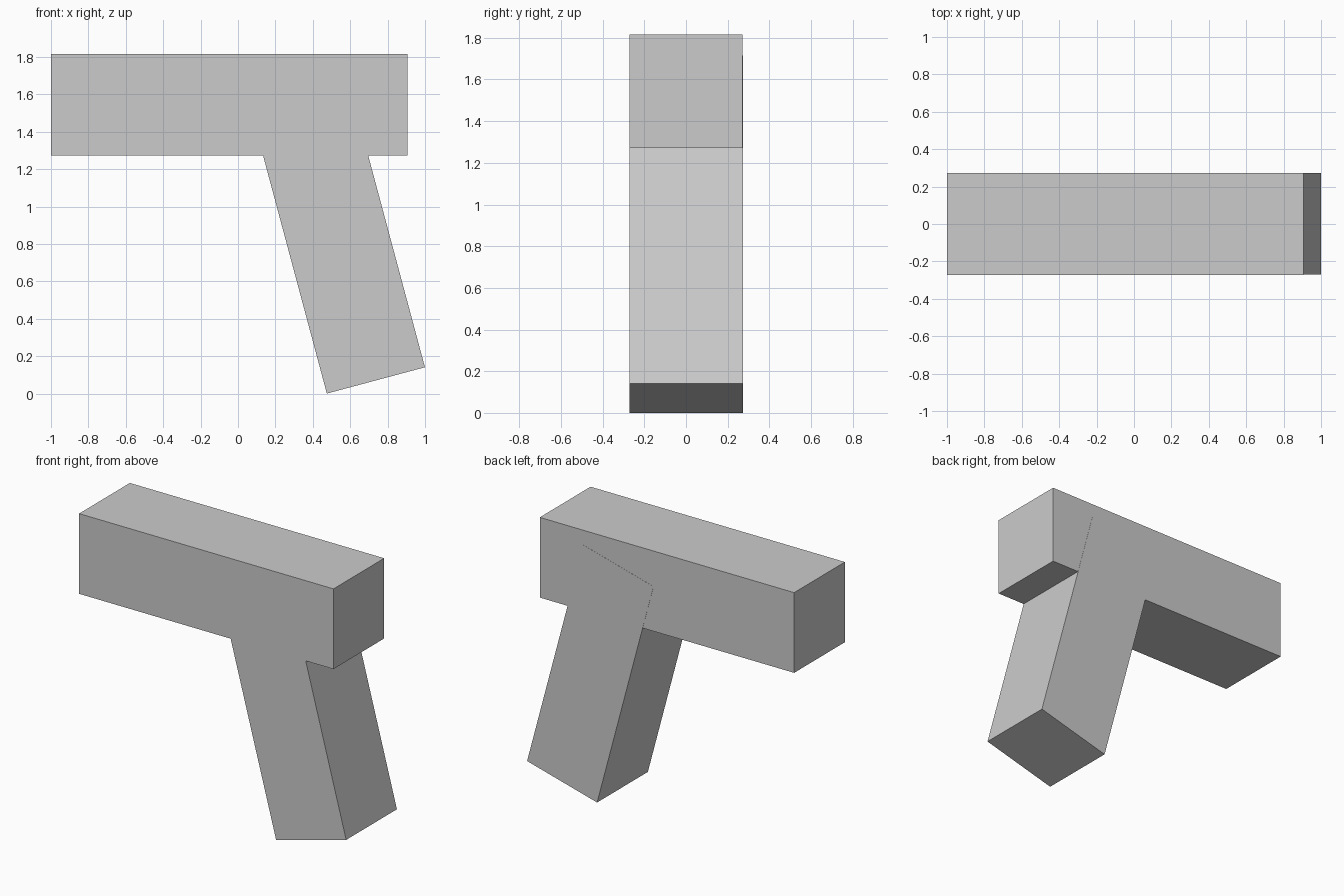
import bpy
from math import radians

if "Cube" in bpy.data.objects:
    bpy.data.objects.remove(bpy.data.objects["Cube"])

SIDE = 0.543  # square section shared by both bars


def bar(name, size, location, tilt=0.0):
    bpy.ops.mesh.primitive_cube_add(size=1, location=location,
                                    rotation=(0, radians(tilt), 0))
    obj = bpy.context.object
    obj.name = name
    obj.scale = size
    bpy.ops.object.transform_apply(location=False, rotation=False, scale=True)
    return obj


# Horizontal bar
bar("barrel", (1.905, SIDE, SIDE), (-0.0475, 0, 1.5435))

# Leaning handle, embedded in the bar and a hair proud of its back face
bar("grip", (SIDE, SIDE, 1.63), (0.5263, 0.001, 0.8575), tilt=-15)
